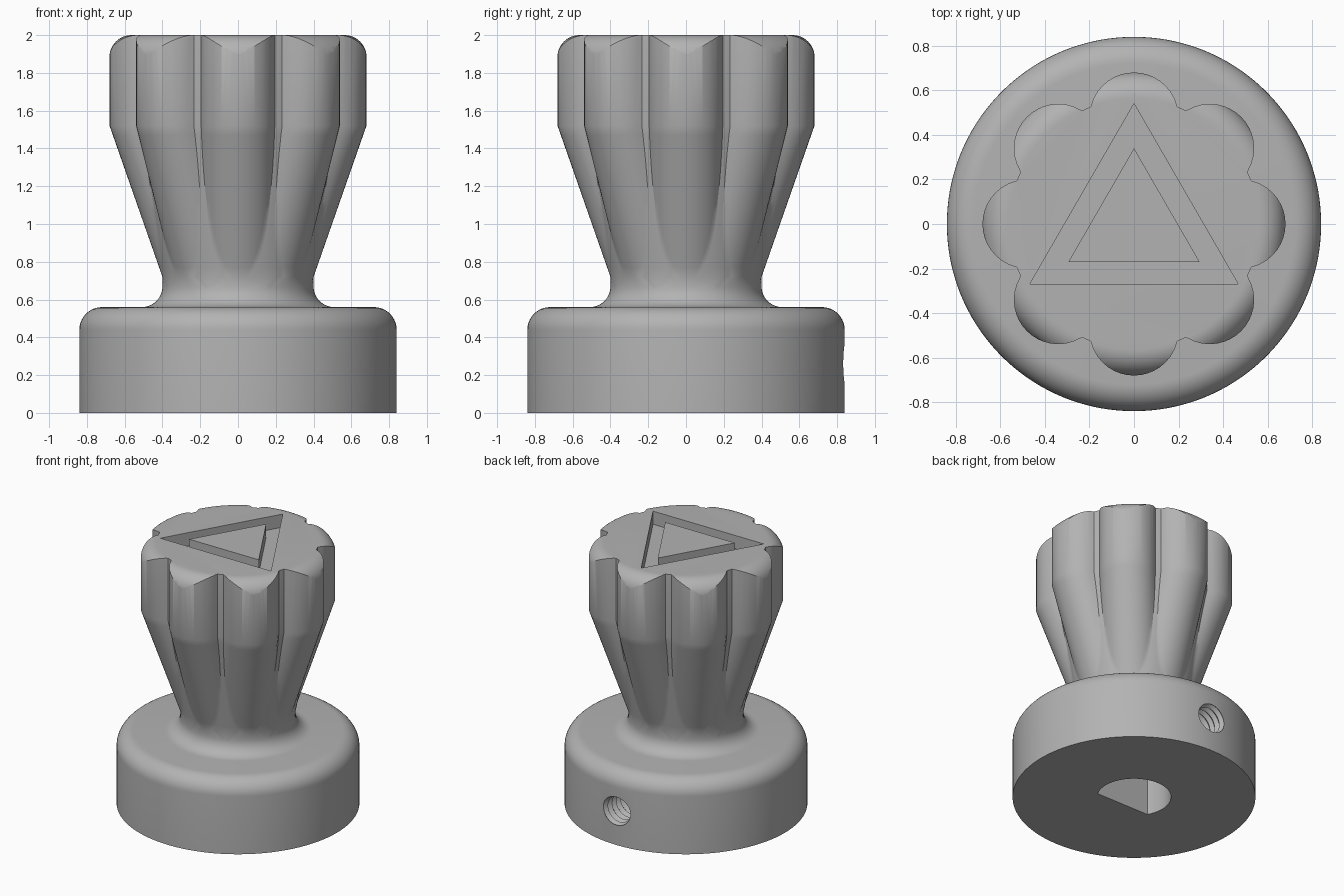
import bpy, bmesh
from math import sin, cos, pi, radians, acos, sqrt

cube = bpy.data.objects.get("Cube")
if cube:
    bpy.data.objects.remove(cube, do_unlink=True)

LOBES, LOBE_R = 8, 0.20
STEP = 2 * pi / LOBES

grey = bpy.data.materials.new("plain grey")
grey.use_nodes = True
colour = (0.45, 0.45, 0.45, 1)
grey.diffuse_color = colour
grey.node_tree.nodes["Principled BSDF"].inputs["Base Color"].default_value = colour


def skin(name, rings, cyclic=False):
    """Bridge equal-length rings of points; cap the ends unless cyclic."""
    bm = bmesh.new()
    loops = [[bm.verts.new(p) for p in ring] for ring in rings]
    n = len(loops[0])
    pairs = list(zip(loops, loops[1:]))
    if cyclic:
        pairs.append((loops[-1], loops[0]))
    for a, b in pairs:
        for i in range(n):
            j = (i + 1) % n
            bm.faces.new((a[i], a[j], b[j], b[i]))
    if not cyclic:
        bm.faces.new(loops[0])
        bm.faces.new(loops[-1])
    bmesh.ops.recalc_face_normals(bm, faces=bm.faces)
    mesh = bpy.data.meshes.new(name)
    bm.to_mesh(mesh)
    bm.free()
    obj = bpy.data.objects.new(name, mesh)
    bpy.context.collection.objects.link(obj)
    mesh.materials.append(grey)
    return obj


def arc(cx, cz, r, start, end, steps=10):
    return [(cx + r * cos(radians(start + (end - start) * i / steps)),
             cz + r * sin(radians(start + (end - start) * i / steps)))
            for i in range(steps + 1)]


def circle(r, z, n=128):
    return [(r * cos(2 * pi * i / n), r * sin(2 * pi * i / n), z) for i in range(n)]


def triangle(r, z):
    return [(r * sin(i * 2 * pi / 3), r * cos(i * 2 * pi / 3), z) for i in range(3)]


def fluted_ring(z, core, centre=None):
    """Core circle joined with a ring of round lobes; a plain circle without them."""
    phi = radians(20)
    if centre is not None:
        c = (core ** 2 + centre ** 2 - LOBE_R ** 2) / (2 * core * centre)
        phi = max(acos(min(1, c)), radians(8))
    ring = []
    for k in range(LOBES):
        for i in range(17):
            t = phi * (i / 8 - 1)
            r = core
            if centre is not None:
                r = max(r, centre * cos(t) + sqrt(max(0, LOBE_R ** 2 - (centre * sin(t)) ** 2)))
            ring.append((r * cos(t + k * STEP), r * sin(t + k * STEP), z))
        for i in range(1, 7):
            t = phi + (STEP - 2 * phi) * i / 7 + k * STEP
            ring.append((core * cos(t), core * sin(t), z))
    return ring


# Knob: rounded base, concave neck, flaring lobed grip
profile = [(0.84, 0)] + arc(0.72, 0.44, 0.12, 0, 90) + arc(0.51, 0.67, 0.11, 270, 180)
rings = [fluted_ring(z, r) for r, z in profile]
for i in range(17):
    t = i / 16
    rings.append(fluted_ring(0.72 + 0.8 * t, 0.4 + 0.16 * t, 0.2 + 0.28 * t))
rings.append(fluted_ring(2.1, 0.56, 0.48))
knob = skin("knob", rings)

# Envelope that rounds the top rim of the lobes
envelope = [(1, -0.5), (1, 1.7), (0.681, 1.7)] + arc(0.564, 1.883, 0.117, 0, 90, 12)
top_rounding = skin("top_rounding", [circle(r, z) for r, z in envelope])

# Triangular groove in the top
groove = skin("triangle_groove", [triangle(0.54, 1.9), triangle(0.54, 2.2),
                                  triangle(0.34, 2.2), triangle(0.34, 1.9)], True)

# D-shaped shaft bore in the underside
bore_outline = arc(0, 0, 0.256, -29, 209, 48)
shaft_bore = skin("shaft_bore", [[(x, y, z) for x, y in bore_outline] for z in (-0.2, 0.9)])

# Threaded set-screw hole through the back
screw_rings = []
for i in range(33):
    r = 0.12 if i % 2 else 0.098
    screw_rings.append([(x, 0.1 + 0.025 * i, 0.26 + y) for x, y, _ in circle(r, 0, 40)])
screw_hole = skin("screw_hole", screw_rings)

# Cut everything into the knob
bpy.context.view_layer.objects.active = knob
for cutter, operation in ((top_rounding, "INTERSECT"), (groove, "DIFFERENCE"),
                          (shaft_bore, "DIFFERENCE"), (screw_hole, "DIFFERENCE")):
    cutter.hide_render = True
    mod = knob.modifiers.new(cutter.name, "BOOLEAN")
    mod.operation, mod.solver, mod.object = operation, "EXACT", cutter
    bpy.ops.object.modifier_apply(modifier=mod.name)
    bpy.data.objects.remove(cutter, do_unlink=True)

# Smooth curves, crisp edges
bpy.ops.object.select_all(action="DESELECT")
knob.select_set(True)
bpy.ops.object.shade_smooth_by_angle(angle=radians(30))
